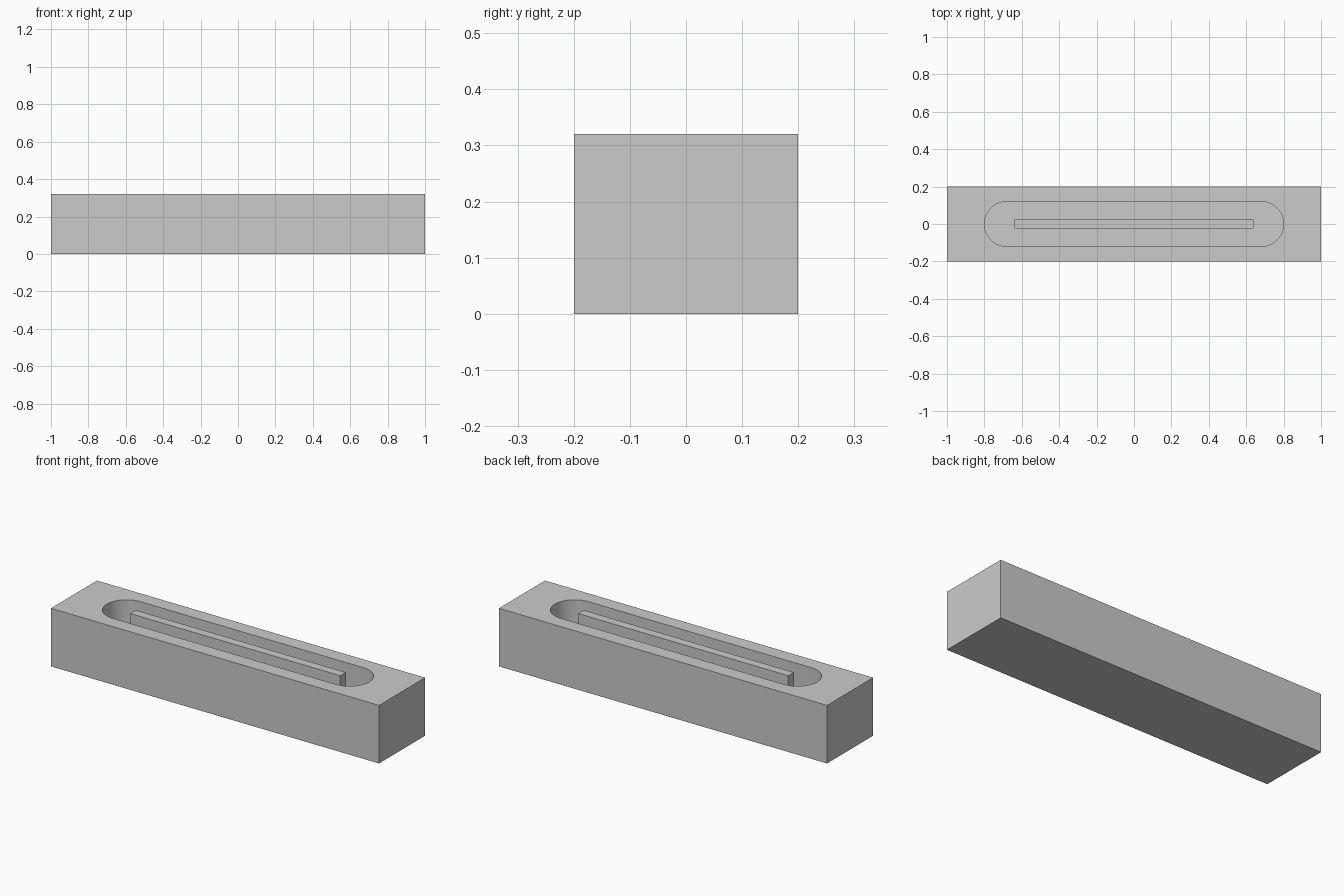
import bpy, bmesh, math

cube = bpy.data.objects.get("Cube")
if cube:
    bpy.data.objects.remove(cube, do_unlink=True)

LENGTH, WIDTH, HEIGHT = 2.0, 0.4, 0.32
SLOT_HALF, SLOT_RADIUS, FLOOR = 0.8, 0.12, 0.08
RIB_LENGTH, RIB_WIDTH = 1.28, 0.048

grey = bpy.data.materials.new("plain_grey")
grey.use_nodes = True
colour = (0.6, 0.6, 0.6, 1)
grey.diffuse_color = colour
grey.node_tree.nodes["Principled BSDF"].inputs["Base Color"].default_value = colour


def prism(name, outline, bottom, top):
    """Extrude a flat outline from bottom to top."""
    bm = bmesh.new()
    face = bm.faces.new([bm.verts.new((x, y, bottom)) for x, y in outline])
    grown = bmesh.ops.extrude_face_region(bm, geom=[face])["geom"]
    verts = [v for v in grown if isinstance(v, bmesh.types.BMVert)]
    bmesh.ops.translate(bm, verts=verts, vec=(0, 0, top - bottom))
    bmesh.ops.recalc_face_normals(bm, faces=bm.faces)
    mesh = bpy.data.meshes.new(name)
    bm.to_mesh(mesh)
    bm.free()
    mesh.materials.append(grey)
    obj = bpy.data.objects.new(name, mesh)
    bpy.context.collection.objects.link(obj)
    return obj


def rectangle(length, width):
    x, y = length / 2, width / 2
    return [(-x, -y), (x, -y), (x, y), (-x, y)]


def stadium(half, radius, steps=32):
    """Round-ended slot outline."""
    points = []
    for side, start in ((1, -math.pi / 2), (-1, math.pi / 2)):
        for i in range(steps + 1):
            a = start + math.pi * i / steps
            points.append((side * (half - radius) + radius * math.cos(a),
                           radius * math.sin(a)))
    return points


# Block with a round-ended pocket
block = prism("block", rectangle(LENGTH, WIDTH), 0, HEIGHT)
cutter = prism("slot_cutter", stadium(SLOT_HALF, SLOT_RADIUS), FLOOR, HEIGHT + 0.1)
cutter.hide_render = True
cut = block.modifiers.new("slot", 'BOOLEAN')
cut.operation = 'DIFFERENCE'
cut.solver = 'EXACT'
cut.object = cutter
bpy.ops.object.select_all(action='DESELECT')
bpy.context.view_layer.objects.active = block
block.select_set(True)
bpy.ops.object.modifier_apply(modifier=cut.name)
bpy.data.objects.remove(cutter, do_unlink=True)
bpy.ops.object.shade_smooth_by_angle(angle=math.radians(30))

# Central rib, flush with the block top
prism("centre_rib", rectangle(RIB_LENGTH, RIB_WIDTH), FLOOR, HEIGHT)
